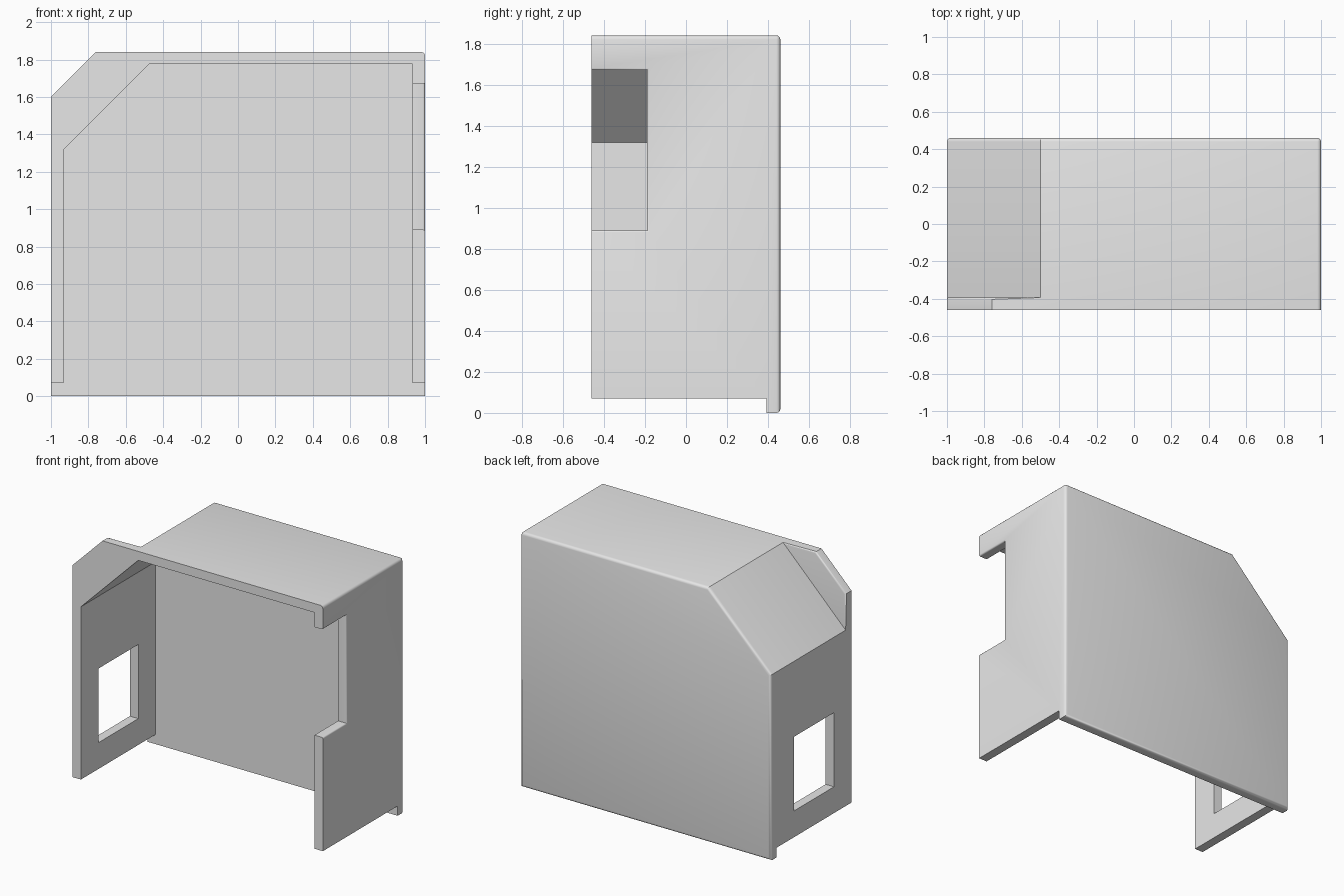
import bpy
import bmesh
from math import radians
from mathutils import Vector

cube = bpy.data.objects.get("Cube")
if cube:
    bpy.data.objects.remove(cube, do_unlink=True)

# Main dimensions
TOP, DEPTH, WALL, FOOT = 1.84, 0.46, 0.067, 0.07
INNER = 1 - WALL
BACK_IN = DEPTH - WALL
LIP_BACK = -DEPTH + WALL

grey = bpy.data.materials.new("light grey")
grey.use_nodes = True
grey.diffuse_color = (0.8, 0.8, 0.8, 1)
grey.node_tree.nodes["Principled BSDF"].inputs["Base Color"].default_value = (0.8, 0.8, 0.8, 1)


def prism(name, outline, y0, y1):
    """Extrude an x-z outline from y0 to y1."""
    bm = bmesh.new()
    face = bm.faces.new([bm.verts.new((x, y0, z)) for x, z in outline])
    grown = bmesh.ops.extrude_face_region(bm, geom=[face])["geom"]
    bmesh.ops.translate(bm, vec=(0, y1 - y0, 0),
                        verts=[g for g in grown if isinstance(g, bmesh.types.BMVert)])
    bmesh.ops.recalc_face_normals(bm, faces=bm.faces)
    mesh = bpy.data.meshes.new(name)
    bm.to_mesh(mesh)
    bm.free()
    obj = bpy.data.objects.new(name, mesh)
    bpy.context.scene.collection.objects.link(obj)
    return obj


def box(name, x0, x1, y0, y1, z0, z1):
    return prism(name, [(x0, z0), (x1, z0), (x1, z1), (x0, z1)], y0, y1)


# Solid block with the small front chamfer
housing = prism("housing", [(-1, 0), (1, 0), (1, TOP), (-0.76, TOP), (-1, 1.6)], -DEPTH, DEPTH)
housing.data.materials.append(grey)

# Cutters: sloped corner behind the lip, foot step, cavity, side notch, side window
cutters = [
    prism("corner_cutter", [(-1.3, 1.04), (-0.2, 2.14), (-1.3, 2.14)], LIP_BACK, 1),
    box("foot_cutter", -2, 2, -1, BACK_IN, -1, FOOT),
    prism("cavity_cutter", [(-INNER, -0.5), (INNER, -0.5), (INNER, 1.775),
                            (-0.475, 1.775), (-INNER, 1.317)], -1, BACK_IN),
    box("notch_cutter", 0.8, 1.2, -1, -0.19, 0.89, 1.67),
    box("window_cutter", -1.2, -0.8, -0.26, 0.195, 0.26, 0.795),
]
for cutter in cutters:
    cutter.hide_render = True
    cut = housing.modifiers.new(cutter.name, "BOOLEAN")
    cut.operation, cut.solver, cut.object = "DIFFERENCE", "EXACT", cutter

# Bake the cuts, then drop the cutters
bpy.context.view_layer.update()
baked = housing.evaluated_get(bpy.context.evaluated_depsgraph_get())
bm = bmesh.new()
bm.from_mesh(baked.to_mesh())
housing.modifiers.clear()
for cutter in cutters:
    bpy.data.objects.remove(cutter, do_unlink=True)
bmesh.ops.remove_doubles(bm, verts=bm.verts, dist=0.0005)
bmesh.ops.dissolve_limit(bm, angle_limit=radians(1), verts=bm.verts, edges=bm.edges)


def on(edge, axis, value):
    return all(abs(v.co[axis] - value) < 0.002 for v in edge.verts)


def convex(edge):
    return edge.is_manifold and edge.calc_face_angle_signed(0) > 0.1


def round_edges(rule, width):
    edges = [e for e in bm.edges if convex(e) and rule(e)]
    bmesh.ops.bevel(bm, geom=edges, offset=width, segments=3, profile=0.5,
                    affect="EDGES", clamp_overlap=True)


def notch_rim(edge):
    middle = (edge.verts[0].co + edge.verts[1].co) / 2
    return (on(edge, 0, 1) and -DEPTH + 0.01 < middle.y < -0.18
            and 0.88 < middle.z < 1.68)


# Rounded notch rim and lip, then the back rim and top side edge
round_edges(lambda e: notch_rim(e) or on(e, 1, LIP_BACK), 0.01)
round_edges(lambda e: on(e, 1, DEPTH) or (on(e, 0, 1) and on(e, 2, TOP)), 0.02)

bm.to_mesh(housing.data)
bm.free()
for polygon in housing.data.polygons:
    polygon.material_index = 0

# Smooth only the rounded edges
bpy.ops.object.select_all(action="DESELECT")
housing.select_set(True)
bpy.context.view_layer.objects.active = housing
bpy.ops.object.shade_smooth_by_angle(angle=radians(31))
